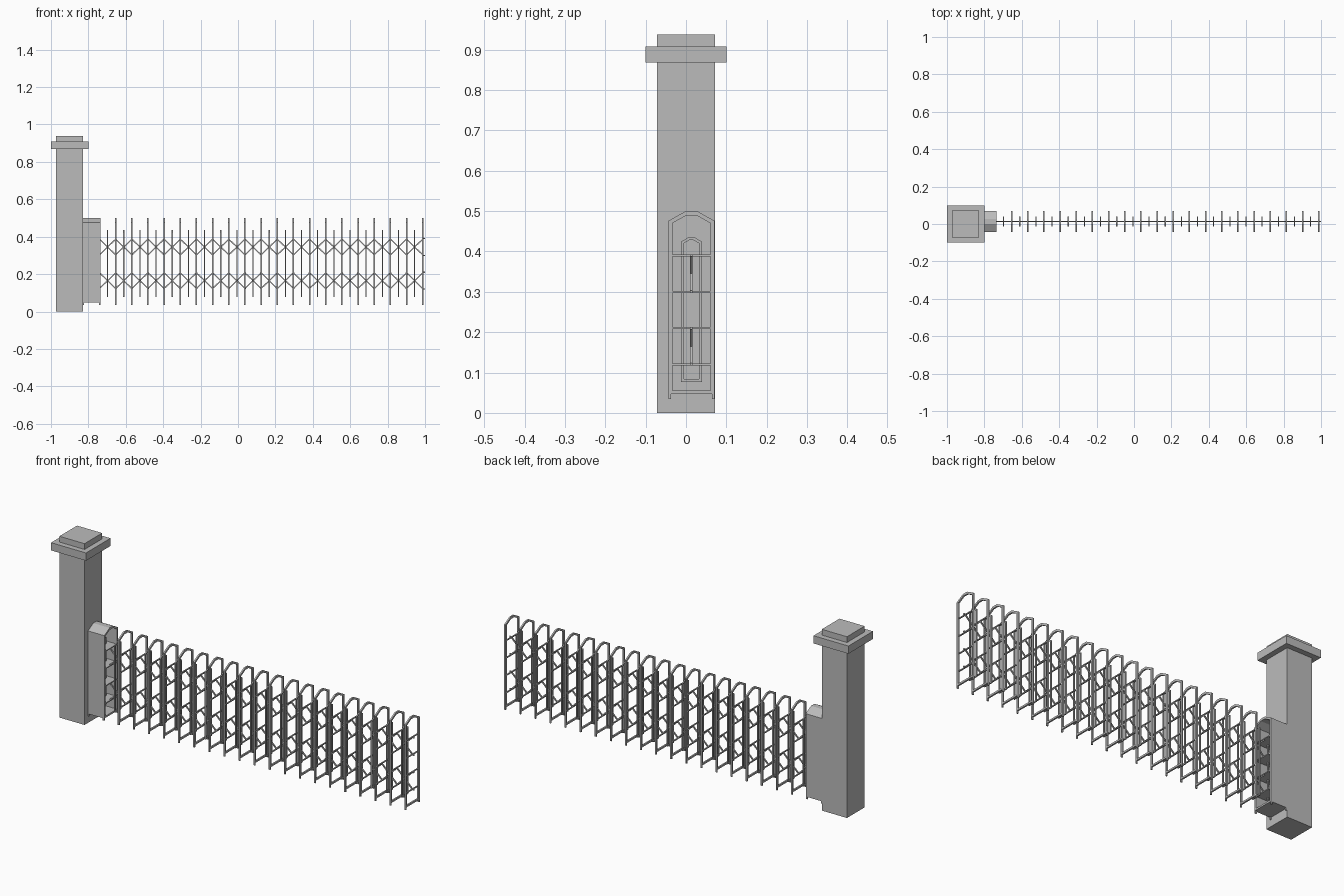
import bpy
import bmesh
import math
from mathutils import Matrix, Vector

cube = bpy.data.objects.get("Cube")
if cube:
    bpy.data.objects.remove(cube, do_unlink=True)

grey = bpy.data.materials.new("stone_grey")
grey.use_nodes = True
COLOR = (0.5, 0.5, 0.5, 1)
grey.diffuse_color = COLOR
grey.node_tree.nodes["Principled BSDF"].inputs["Base Color"].default_value = COLOR

MID = 0.0135      # centre line of the gate in y
PITCH = 0.0864    # spacing of the tall frames
FIRST = -0.8268   # x of the first tall frame
COUNT = 22
BARS = (0.12, 0.21, 0.30, 0.39)


def finish(bm, name):
    bmesh.ops.recalc_face_normals(bm, faces=bm.faces)
    mesh = bpy.data.meshes.new(name)
    bm.to_mesh(mesh)
    bm.free()
    mesh.materials.append(grey)
    obj = bpy.data.objects.new(name, mesh)
    bpy.context.collection.objects.link(obj)
    return obj


def box(bm, center, size, tilt=0.0):
    matrix = (Matrix.Translation(Vector(center)) @ Matrix.Rotation(tilt, 4, 'Y')
              @ Matrix.Diagonal((*size, 1)))
    bmesh.ops.create_cube(bm, size=1, matrix=matrix)


def arch(half, low, shoulder, flat, top):
    """Outline with a flat-topped gable, in (y, z)."""
    right = [(half, low), (half, shoulder), (flat, top)]
    left = [(-y, z) for y, z in reversed(right)]
    return [(MID + y, z) for y, z in right + left]


def ring(bm, outer, inner, x0, x1):
    """Closed band between two outlines, extruded along x."""
    loops = [[bm.verts.new((x, y, z)) for y, z in line]
             for line, x in ((outer, x0), (outer, x1), (inner, x1), (inner, x0))]
    n = len(outer)
    for a, b in zip(loops, loops[1:] + loops[:1]):
        for i in range(n):
            j = (i + 1) % n
            bm.faces.new((a[i], a[j], b[j], b[i]))


TALL_OUT = arch(0.057, 0.047, 0.476, 0.014, 0.50)
TALL_IN = arch(0.047, 0.056, 0.470, 0.013, 0.489)
SHORT_OUT = arch(0.026, 0.077, 0.424, 0.006, 0.436)
SHORT_IN = arch(0.019, 0.084, 0.420, 0.005, 0.428)

# Gate post with its overhanging cap
for name, half, low, high in (("post", 0.072, 0, 0.868),
                              ("post_cap", 0.10, 0.868, 0.908),
                              ("post_cap_top", 0.072, 0.908, 0.938)):
    bm = bmesh.new()
    box(bm, (-0.90, 0, (low + high) / 2), (2 * half, 2 * half, high - low))
    finish(bm, name)

# Housing shell against the post, with shelves inside
bm = bmesh.new()
ring(bm, TALL_OUT, TALL_IN, -0.828, -0.735)
for z in BARS:
    box(bm, (-0.782, MID, z), (0.092, 0.096, 0.005))
finish(bm, "housing")

# Tall frames with cross bars and feet
bm = bmesh.new()
for i in range(COUNT):
    x = FIRST + i * PITCH
    ring(bm, TALL_OUT, TALL_IN, x - 0.004, x + 0.004)
    for z in BARS:
        box(bm, (x, MID, z), (0.006, 0.096, 0.005))
    for side in (-1, 1):
        box(bm, (x, MID + side * 0.054, 0.042), (0.008, 0.006, 0.014))
finish(bm, "tall_frames")

# Short frames halfway between the tall ones
bm = bmesh.new()
for i in range(COUNT - 1):
    x = FIRST + (i + 0.5) * PITCH
    ring(bm, SHORT_OUT, SHORT_IN, x - 0.003, x + 0.003)
finish(bm, "short_frames")

# Two rows of crossed scissor bars
bm = bmesh.new()
rise = BARS[1] - BARS[0] - 0.006
angle = math.atan2(rise, PITCH)
length = math.hypot(rise, PITCH) + 0.008
for z in ((BARS[0] + BARS[1]) / 2, (BARS[2] + BARS[3]) / 2):
    for i in range(1, COUNT - 1):
        x = FIRST + (i + 0.5) * PITCH
        for tilt in (-angle, angle):
            box(bm, (x, MID, z), (length, 0.006, 0.006), tilt)
finish(bm, "scissor_lattice")

# Small end pins closing the run
bm = bmesh.new()
for z in BARS:
    box(bm, (0.994, MID, z), (0.012, 0.006, 0.006))
finish(bm, "end_pins")
